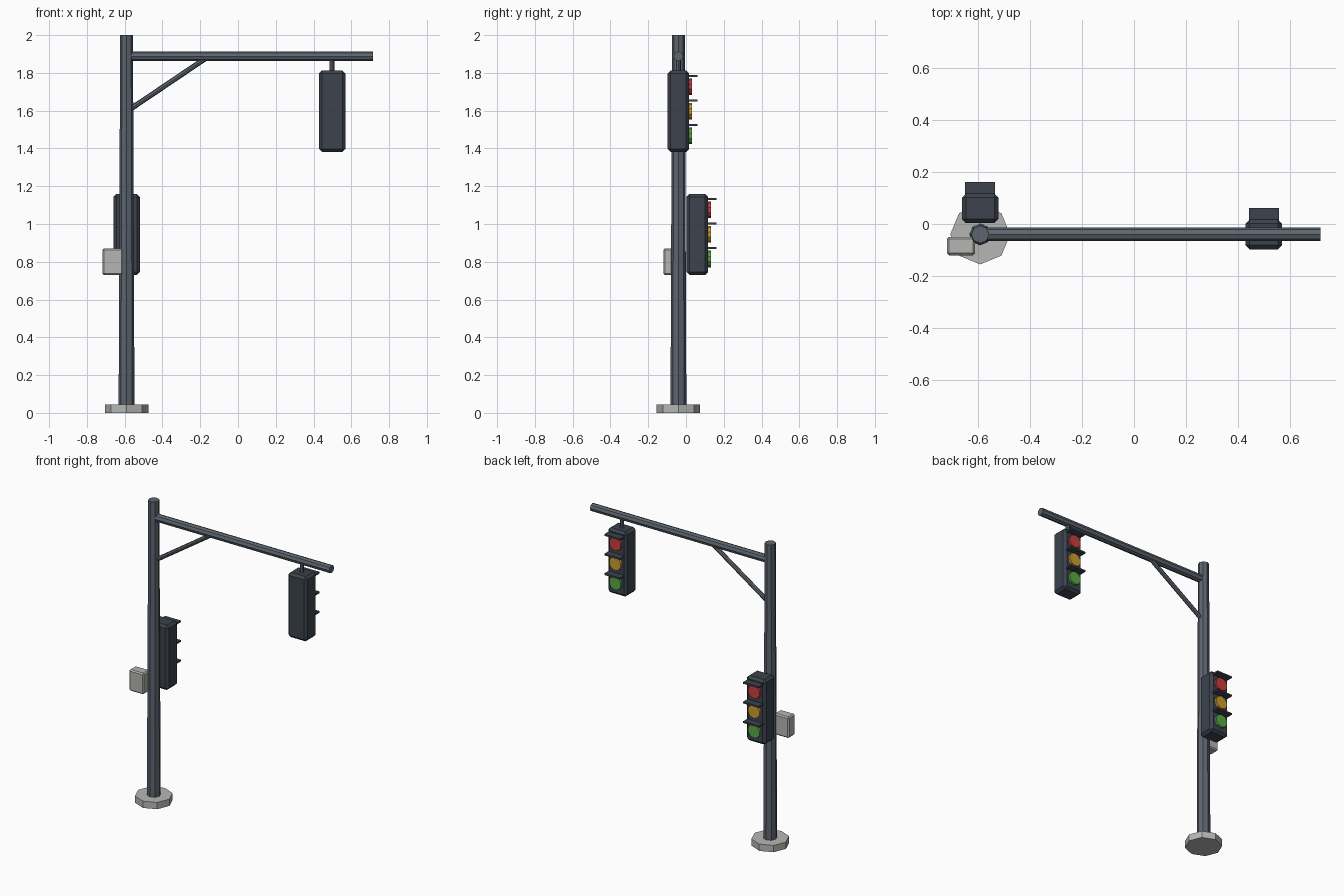
import bpy
import math
from mathutils import Vector

cube = bpy.data.objects.get("Cube")
if cube:
    bpy.data.objects.remove(cube, do_unlink=True)


def material(name, r, g, b):
    m = bpy.data.materials.new(name)
    m.use_nodes = True
    m.diffuse_color = (r, g, b, 1)
    m.node_tree.nodes["Principled BSDF"].inputs["Base Color"].default_value = (r, g, b, 1)
    return m


steel = material("blue grey steel", 0.11, 0.13, 0.16)
housing = material("dark housing", 0.045, 0.055, 0.075)
concrete = material("concrete grey", 0.47, 0.47, 0.46)
box_grey = material("cabinet grey", 0.46, 0.46, 0.45)
red = material("red lens", 0.6, 0.05, 0.05)
amber = material("amber lens", 0.62, 0.34, 0.03)
green = material("green lens", 0.1, 0.4, 0.06)


def finish(name, mat):
    ob = bpy.context.object
    ob.name = name
    ob.data.materials.append(mat)
    return ob


def rod(name, start, end, r1, r2, mat, sides=8):
    """Tapered prism between two points, with a corner on each axis."""
    a, b = Vector(start), Vector(end)
    bpy.ops.mesh.primitive_cone_add(vertices=sides, radius1=r1, radius2=r2,
                                    depth=(b - a).length, location=(a + b) / 2)
    ob = finish(name, mat)
    ob.rotation_euler = (b - a).to_track_quat("Z", "Y").to_euler()
    return ob


def box(name, center, size, mat, bevel=0):
    bpy.ops.mesh.primitive_cube_add(size=1, location=center)
    ob = finish(name, mat)
    ob.scale = size
    bpy.ops.object.transform_apply(location=False, rotation=False, scale=True)
    if bevel:
        mod = ob.modifiers.new("Bevel", "BEVEL")
        mod.width = bevel
        mod.segments = 1
    return ob


def signal_head(name, x, y, z):
    """Housing with three lenses and flat visors facing the back."""
    box(name + "_housing", (x, y, z), (0.14, 0.114, 0.43), housing, 0.016)
    face = y + 0.057
    for i, (label, mat) in enumerate((("red", red), ("amber", amber), ("green", green))):
        lz = z + (1 - i) * 0.13
        rod(f"{name}_{label}_lens", (x, face - 0.02, lz), (x, face + 0.016, lz),
            0.044, 0.044, mat, 10)
        box(f"{name}_{label}_visor", (x, face + 0.013, lz + 0.057),
            (0.115, 0.064, 0.011), housing)


PX, PY = -0.59, -0.04      # pole axis
ARM_Z = 1.888

# Footing, pole, arm and brace
rod("footing", (PX, PY, 0), (PX, PY, 0.045), 0.115, 0.115, concrete)
rod("pole", (PX, PY, 0.04), (PX, PY, 2), 0.042, 0.034, steel)
rod("arm", (PX, PY, ARM_Z), (0.715, PY, ARM_Z), 0.026, 0.026, steel)
rod("brace", (PX, PY, 1.595), (-0.155, PY, ARM_Z), 0.014, 0.014, steel)

# Hanging signal, pole signal and control cabinet
rod("hanger", (0.497, PY, 1.79), (0.497, PY, ARM_Z), 0.013, 0.013, steel)
signal_head("hanging_signal", 0.498, PY, 1.597)
signal_head("pole_signal", PX, 0.06, 0.945)
box("control_cabinet", (-0.664, -0.085, 0.8), (0.108, 0.07, 0.14), box_grey, 0.008)
